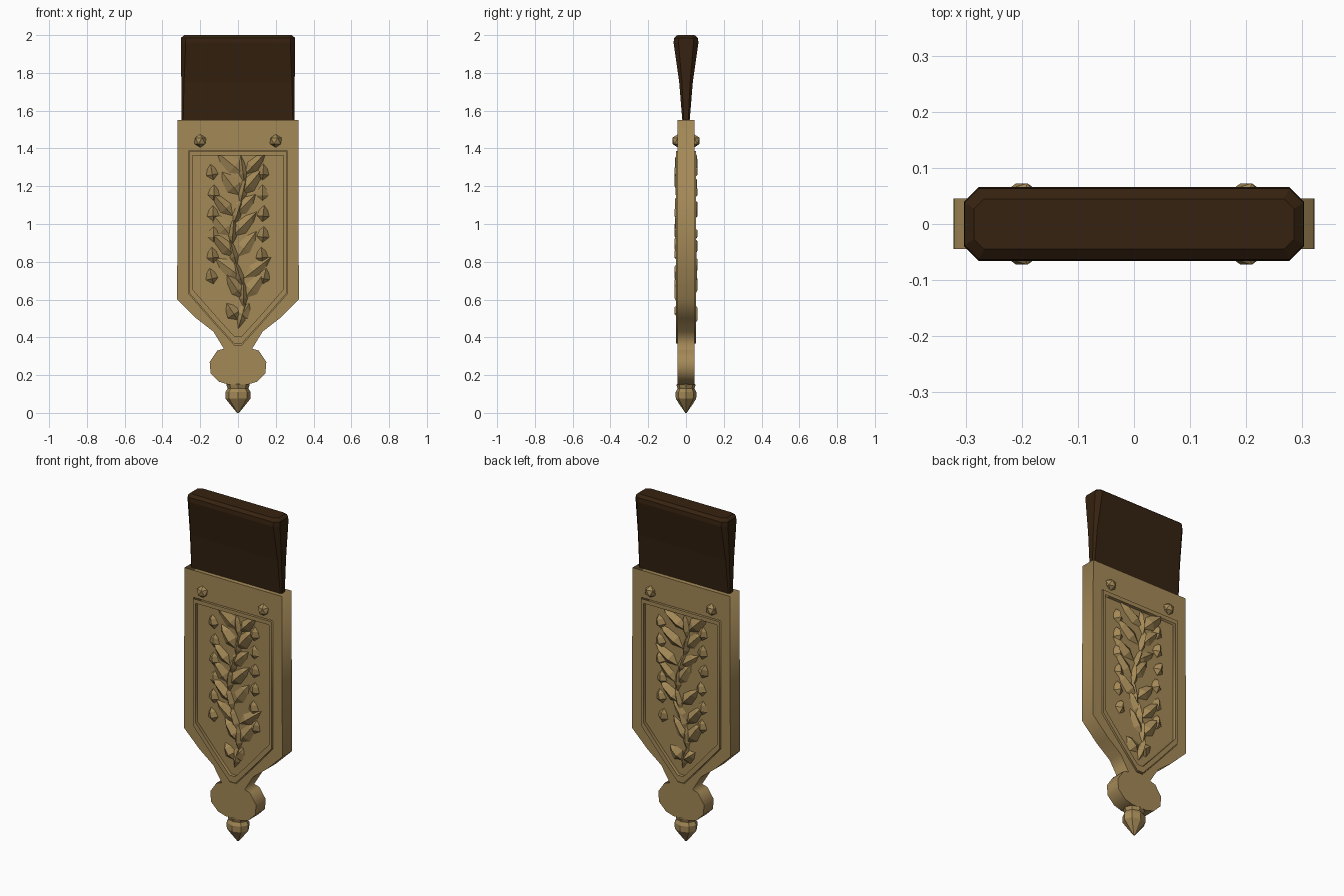
import bpy, bmesh, math, random
from mathutils import Matrix, Vector

cube = bpy.data.objects.get("Cube")
if cube:
    bpy.data.objects.remove(cube, do_unlink=True)
random.seed(4)


def material(name, rgb):
    m = bpy.data.materials.new(name)
    m.use_nodes = True
    m.diffuse_color = (*rgb, 1)
    bsdf = m.node_tree.nodes["Principled BSDF"]
    bsdf.inputs["Base Color"].default_value = (*rgb, 1)
    bsdf.inputs["Roughness"].default_value = 0.7
    return m


BRASS = material("aged brass", (0.37, 0.25, 0.095))
BRISTLE = material("dark brown bristle", (0.036, 0.016, 0.005))


def add(name, bm, mat):
    bmesh.ops.recalc_face_normals(bm, faces=bm.faces)
    me = bpy.data.meshes.new(name)
    bm.to_mesh(me)
    bm.free()
    me.materials.append(mat)
    ob = bpy.data.objects.new(name, me)
    bpy.context.collection.objects.link(ob)
    return ob


def mirrored(half):
    """Close a right-hand outline, listed top to bottom, into a symmetric loop."""
    return half + [(-x, z) for x, z in reversed(half)]


def grown(loop, f, cz=1.0):
    return [(x * f, cz + (z - cz) * f) for x, z in loop]


def slab(name, loops, depth, y=0):
    """Extrude an outline, with optional hole, through y."""
    cu = bpy.data.curves.new(name, 'CURVE')
    cu.dimensions, cu.fill_mode, cu.extrude = '2D', 'BOTH', depth
    for loop in loops:
        sp = cu.splines.new('POLY')
        sp.points.add(len(loop) - 1)
        for p, (x, z) in zip(sp.points, loop):
            p.co = (x, z, 0, 1)
        sp.use_cyclic_u = True
    ob = bpy.data.objects.new(name, cu)
    bpy.context.collection.objects.link(ob)
    ob.matrix_world = Matrix.Translation((0, y, 0)) @ Matrix.Rotation(math.pi / 2, 4, 'X')
    cu.materials.append(BRASS)
    bpy.ops.object.select_all(action='DESELECT')
    ob.select_set(True)
    bpy.context.view_layer.objects.active = ob
    bpy.ops.object.convert(target='MESH')
    return bpy.context.object


def loft(bm, rings):
    """Skin a stack of equal-sized point rings and cap both ends."""
    vs = [[bm.verts.new(p) for p in ring] for ring in rings]
    n = len(vs[0])
    for a, b in zip(vs, vs[1:]):
        for i in range(n):
            j = (i + 1) % n
            bm.faces.new((a[i], a[j], b[j], b[i]))
    bm.faces.new(vs[0][::-1])
    bm.faces.new(vs[-1])


# Handle plate with a recessed panel
outline = mirrored([(0.32, 1.55), (0.322, 0.6), (0.22, 0.5), (0.13, 0.43), (0.075, 0.34),
                    (0.11, 0.33), (0.15, 0.27), (0.145, 0.21), (0.1, 0.165), (0.05, 0.15)])
panel = mirrored([(0.26, 1.39), (0.26, 0.63), (0.12, 0.47), (0.02, 0.36)])
slab("handle_plate", [outline, panel], 0.045)
slab("recessed_panel", [grown(panel, 1.02)], 0.034)

# Thin raised border around the panel on each face
for side, y in (("front", -0.04), ("back", 0.04)):
    slab(side + "_panel_border", [grown(panel, 0.99), grown(panel, 0.93)], 0.013, y)

# Flared bristle block with chamfered corners
bm = bmesh.new()
rings = []
for z, w, d in ((1.53, 0.298, 0.018), (1.75, 0.3, 0.036), (1.96, 0.303, 0.066),
                (1.985, 0.302, 0.063), (2.0, 0.285, 0.045)):
    c = d * 0.4
    quarter = [(w, d - c), (w - c, d)]
    half = quarter + [(-x, y) for x, y in reversed(quarter)]
    rings.append([(x, y, z) for x, y in half + [(-x, -y) for x, y in half]])
loft(bm, rings)
add("bristles", bm, BRISTLE)

# Collar and pointed finial at the foot
bm = bmesh.new()
rings = []
for z, r in ((0.165, 0.04), (0.15, 0.062), (0.13, 0.055), (0.11, 0.067),
             (0.075, 0.066), (0.045, 0.042), (0.0, 0.005)):
    rings.append([(r * math.cos(a), 0.82 * r * math.sin(a), z)
                  for a in (k * math.tau / 8 for k in range(8))])
loft(bm, rings)
add("finial", bm, BRASS)

# Faceted studs on both faces
for label, sx in (("left", 1), ("right", -1)):
    for face, sy in (("back", 1), ("front", -1)):
        bm = bmesh.new()
        bmesh.ops.create_icosphere(bm, subdivisions=1, radius=0.036)
        bmesh.ops.translate(bm, verts=bm.verts, vec=(sx * 0.2, sy * 0.042, 1.44))
        add(f"{face}_{label}_stud", bm, BRASS)


# Carved foliage, each leaf a pointed blade with a raised rib
def leaf(bm, x, z, angle, length, width):
    d = Vector((math.cos(angle), 0, math.sin(angle)))
    n = Vector((-d.z, 0, d.x))
    base = Vector((x, -0.032, z))
    rise = Vector((0, -random.uniform(0.018, 0.03), 0))
    edge = [base, base + d * length * 0.35 + n * width, base + d * length * 0.7 + n * width * 0.7,
            base + d * length, base + d * length * 0.7 - n * width * 0.7,
            base + d * length * 0.35 - n * width]
    vs = [bm.verts.new(p) for p in edge]
    rib = [bm.verts.new(base + d * length * t + rise) for t in (0.35, 0.75)]
    a, b, c, t, e, f = vs
    for face in ((a, b, rib[0]), (b, c, rib[1], rib[0]), (c, t, rib[1]),
                 (t, e, rib[1]), (e, f, rib[0], rib[1]), (f, a, rib[0])):
        bm.faces.new(face)


def foliage(name, flip):
    bm = bmesh.new()
    # Winding stem of overlapping blades
    stem = [(0.035 * math.sin(k * 1.1), 0.44 + k * 0.11) for k in range(9)]
    for k, ((x0, z0), (x1, z1)) in enumerate(zip(stem, stem[1:])):
        a = math.atan2(z1 - z0, x1 - x0)
        leaf(bm, x0, z0, a, 0.16, 0.024)
        # Paired leaves that shrink where the panel narrows
        for s in (1, -1):
            size = 0.11 if k == 0 else random.uniform(0.16, 0.2)
            tilt = math.pi / 2 - s * random.uniform(0.55, 1.0)
            leaf(bm, x0, z0 + 0.05, tilt, size, random.uniform(0.035, 0.05))
            if k > 1:
                leaf(bm, s * 0.13, z0 + 0.02, tilt + s * 0.7, 0.09, 0.035)
    if flip:
        bmesh.ops.rotate(bm, verts=bm.verts, matrix=Matrix.Rotation(math.pi, 3, 'Z'))
    me = add(name, bm, BRASS).data
    # Open shells must face away from the panel
    bm = bmesh.new()
    bm.from_mesh(me)
    out = 1 if flip else -1
    bmesh.ops.reverse_faces(bm, faces=[f for f in bm.faces if f.normal.y * out < 0])
    bm.to_mesh(me)
    bm.free()


foliage("front_foliage", False)
foliage("back_foliage", True)
